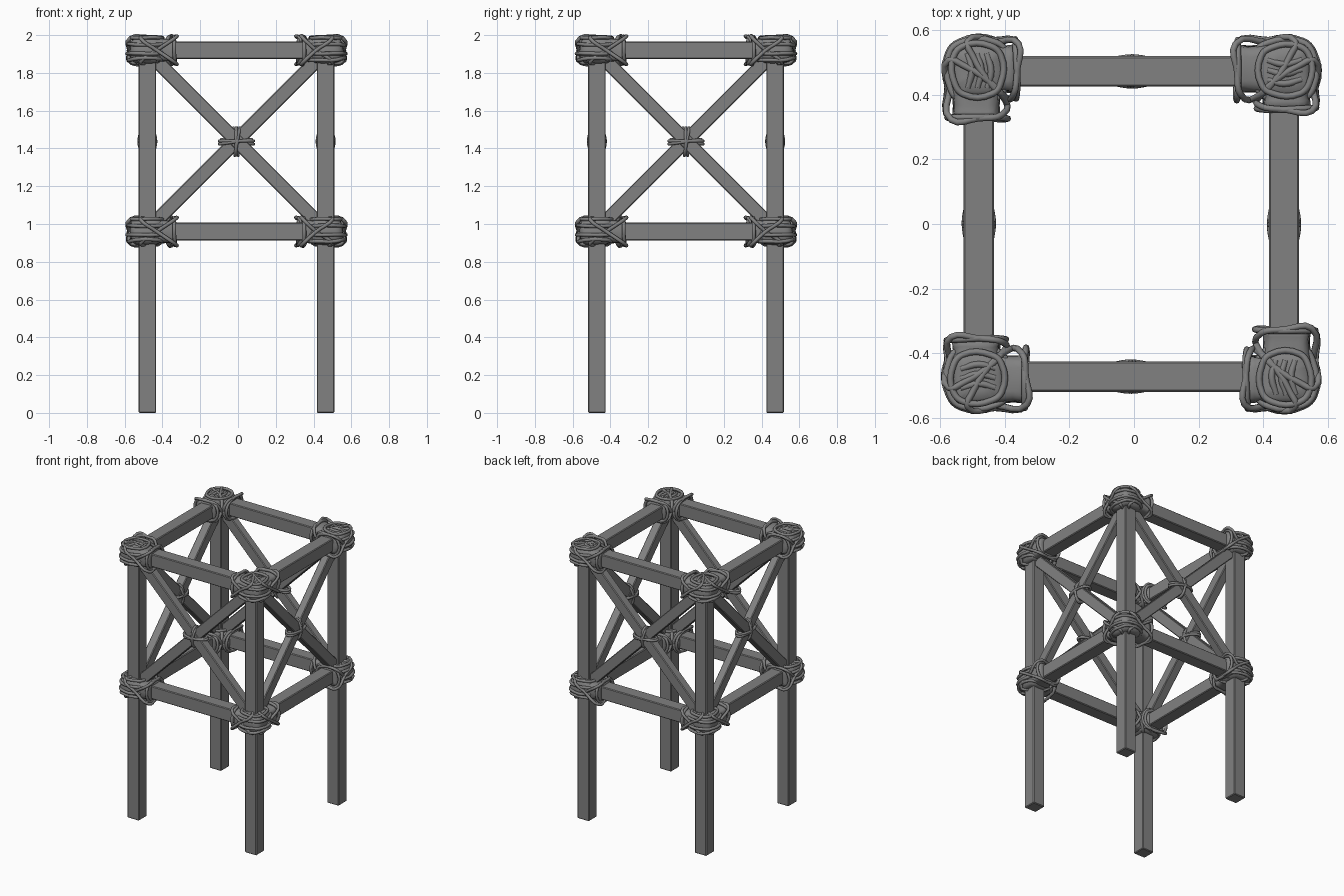
import bpy, bmesh, math, random
from mathutils import Matrix, Vector

if "Cube" in bpy.data.objects:
    bpy.data.objects.remove(bpy.data.objects["Cube"])

random.seed(7)
CX = -0.008          # centre of the four-fold frame
R = 0.472            # post offset from centre
H = 0.047            # half thickness of posts and beams
TOP, LOW, MID = 1.92, 0.96, 1.44

wood = bpy.data.materials.new("dark grey")
wood.diffuse_color = (0.22, 0.22, 0.22, 1)
wood.use_nodes = True
wood.node_tree.nodes["Principled BSDF"].inputs["Base Color"].default_value = wood.diffuse_color


def turn(k, z=0.0):
    return Matrix.Translation((CX, 0, z)) @ Matrix.Rotation(k * math.pi / 2, 4, 'Z')


def place(name, mesh, matrix):
    ob = bpy.data.objects.new(name, mesh)
    bpy.context.collection.objects.link(ob)
    ob.matrix_world = matrix
    return ob


def box_mesh(name, size, matrix, bevel=0.005):
    bm = bmesh.new()
    bmesh.ops.create_cube(bm, size=1)
    bmesh.ops.scale(bm, vec=size, verts=bm.verts)
    bmesh.ops.bevel(bm, geom=bm.edges[:], offset=bevel, segments=1, affect='EDGES')
    bmesh.ops.transform(bm, matrix=matrix, verts=bm.verts)
    me = bpy.data.meshes.new(name)
    bm.to_mesh(me)
    bm.free()
    me.materials.append(wood)
    return me


# Timber: posts, beams and crossed braces of one side
T = Matrix.Translation
post = box_mesh("post", (2 * H, 2 * H, 1.96), T((-R, -R, 0.98)))
beam = box_mesh("beam", (2 * R - 0.04, 2 * H, 2 * H), T((0, -R, 0)))
L = 0.9 * math.sqrt(2)
brace_a = box_mesh("brace", (L, 0.062, 0.074),
                   T((0, -R, MID)) @ Matrix.Rotation(math.radians(45), 4, 'Y'))
brace_b = box_mesh("brace", (L, 0.056, 0.074),
                   T((0, -R, MID)) @ Matrix.Rotation(math.radians(-45), 4, 'Y'))


def sleeve(bm, origin, axis, u, v, stations, n=24):
    """Lumpy rounded-square wrap; stations are (distance, half u, half v)."""
    o, a, u, v = map(Vector, (origin, axis, u, v))
    rings = []
    phase = random.uniform(0, 6)
    for t, hu, hv in stations:
        ring = []
        for i in range(n):
            w = math.tau * i / n
            c, s = math.cos(w), math.sin(w)
            k = 1 + 0.025 * math.sin(3 * w + phase + 30 * t) + random.uniform(-.02, .02)
            pu = math.copysign(abs(c) ** 0.5, c) * hu * k
            pv = math.copysign(abs(s) ** 0.5, s) * hv * k
            ring.append(bm.verts.new(o + a * (t + random.uniform(-.003, .003)) + u * pu + v * pv))
        rings.append(ring)
    for r0, r1 in zip(rings, rings[1:]):
        for i in range(n):
            j = (i + 1) % n
            bm.faces.new((r0[i], r0[j], r1[j], r1[i]))
    bm.faces.new(rings[0][::-1])
    bm.faces.new(rings[-1])


# Cloth-like wrap at a corner: post sleeve plus a long and a short arm
def wrap_mesh():
    bm = bmesh.new()
    X, Y, Z = (1, 0, 0), (0, 1, 0), (0, 0, 1)
    sleeve(bm, (-.004, -.004, 0), Z, X, Y,
           [(-.068, .056, .056), (-.058, .078, .078), (-.03, .088, .088), (0, .09, .09),
            (.03, .086, .086), (.055, .078, .078), (.066, .064, .064), (.07, .04, .04)])
    for axis, side, reach in ((X, Y, .145), (Y, X, .112)):
        f = reach - .02
        off = Vector(side) * -.008
        sleeve(bm, off, axis, side, Z,
               [(-.05, .07, .055), (.02, .076, .06), (.06, .073, .062), (f - .02, .07, .058),
                (f, .072, .06), (reach, .074, .062), (reach + .004, .05, .05)])
    bmesh.ops.recalc_face_normals(bm, faces=bm.faces[:])
    me = bpy.data.meshes.new("corner_wrap")
    bm.to_mesh(me)
    bm.free()
    for p in me.polygons:
        p.use_smooth = True
    me.materials.append(wood)
    return me


def rope_mesh(name, paths, radius):
    """Paths are (points, closed); returns a swept rope mesh."""
    cu = bpy.data.curves.new(name, 'CURVE')
    cu.dimensions = '3D'
    cu.bevel_depth, cu.bevel_resolution, cu.resolution_u = radius, 2, 4
    cu.use_fill_caps = True
    for pts, closed in paths:
        sp = cu.splines.new('BEZIER')
        sp.bezier_points.add(len(pts) - 1)
        sp.use_cyclic_u = closed
        for bp, p in zip(sp.bezier_points, pts):
            bp.co = p
            bp.handle_left_type = bp.handle_right_type = 'AUTO'
    ob = place(name, cu, Matrix())
    me = bpy.data.meshes.new_from_object(ob.evaluated_get(bpy.context.evaluated_depsgraph_get()))
    bpy.data.objects.remove(ob)
    for p in me.polygons:
        p.use_smooth = True
    me.materials.clear()
    me.materials.append(wood)
    return me


def hoop(c, u, v, hu, hv, jit=.005):
    """Rounded rectangular loop of eight points."""
    c, u, v = Vector(c), Vector(u), Vector(v)
    pts = []
    for a, b in ((1, .6), (.6, 1), (-.6, 1), (-1, .6), (-1, -.6), (-.6, -1), (.6, -1), (1, -.6)):
        j = Vector([random.uniform(-jit, jit) for _ in range(3)])
        pts.append(c + u * a * hu + v * b * hv + j)
    return pts, True


# Ropes at a corner: hoops on the post and arms, crossed lashings, straps on top
def corner_ropes():
    X, Y, Z = (1, 0, 0), (0, 1, 0), (0, 0, 1)
    paths = [hoop((-.004, -.004, z), X, Y, h, h) for z, h in
             ((-.048, .085), (-.015, .09), (.03, .088))]
    paths.append(hoop((-.004, -.004, .066), X, Y, .072, .072, .003))
    for y in (-.03, 0, .03):
        paths.append(([(-.055, y - .006, .062), (0, y + .008, .07), (.05, y - .004, .063)], False))
    for swap, reach in ((False, .145), (True, .118)):
        loops = [hoop((reach, -.006, 0), Y, Z, .08, .066)[0]]
        for s in (1, -1):
            d = .004 * s
            loops.append([Vector(p) for p in (
                (-.035, -.088 - d, .062 * s), (.05, -.093 - d, 0), (reach + .005, -.085, -.068 * s),
                (reach, 0, -.07 * s), (reach - .01, .07, -.06 * s),
                (.07, .07, .05 * s), (.03, .03, .068 * s), (-.02, -.05, .069 * s))])
        for pts in loops:
            paths.append(([Vector((p.y, p.x, p.z)) if swap else p for p in pts], True))
    return rope_mesh("corner_ropes", paths, .010)


# Lashing where the braces cross
def centre_ropes():
    paths = []
    for deg, r in ((0, .09), (8, .086), (90, .072), (80, .074)):
        a = math.radians(deg)
        u = (math.cos(a), 0, math.sin(a))
        c = (random.uniform(-.006, .006), -R, MID + random.uniform(-.006, .006))
        pts = []
        for i in range(10):
            w = math.tau * i / 10
            pts.append(Vector(c) + Vector(u) * r * math.cos(w) + Vector((0, .044 * math.sin(w), 0)))
        paths.append((pts, True))
    return rope_mesh("centre_ropes", paths, .0085)


ropes, lashing = corner_ropes(), centre_ropes()
wraps = [wrap_mesh(), wrap_mesh()]

# Repeat one corner and one side around the frame
for k in range(4):
    place(f"post_{k}", post, turn(k))
    place(f"brace_rising_{k}", brace_a, turn(k))
    place(f"brace_falling_{k}", brace_b, turn(k))
    place(f"brace_lashing_{k}", lashing, turn(k))
    for level, z, wrap in (("upper", TOP, wraps[0]), ("lower", LOW, wraps[1])):
        place(f"{level}_beam_{k}", beam, turn(k, z))
        corner = turn(k, z) @ T((-R, -R, 0))
        place(f"{level}_corner_wrap_{k}", wrap, corner)
        place(f"{level}_corner_ropes_{k}", ropes, corner)
